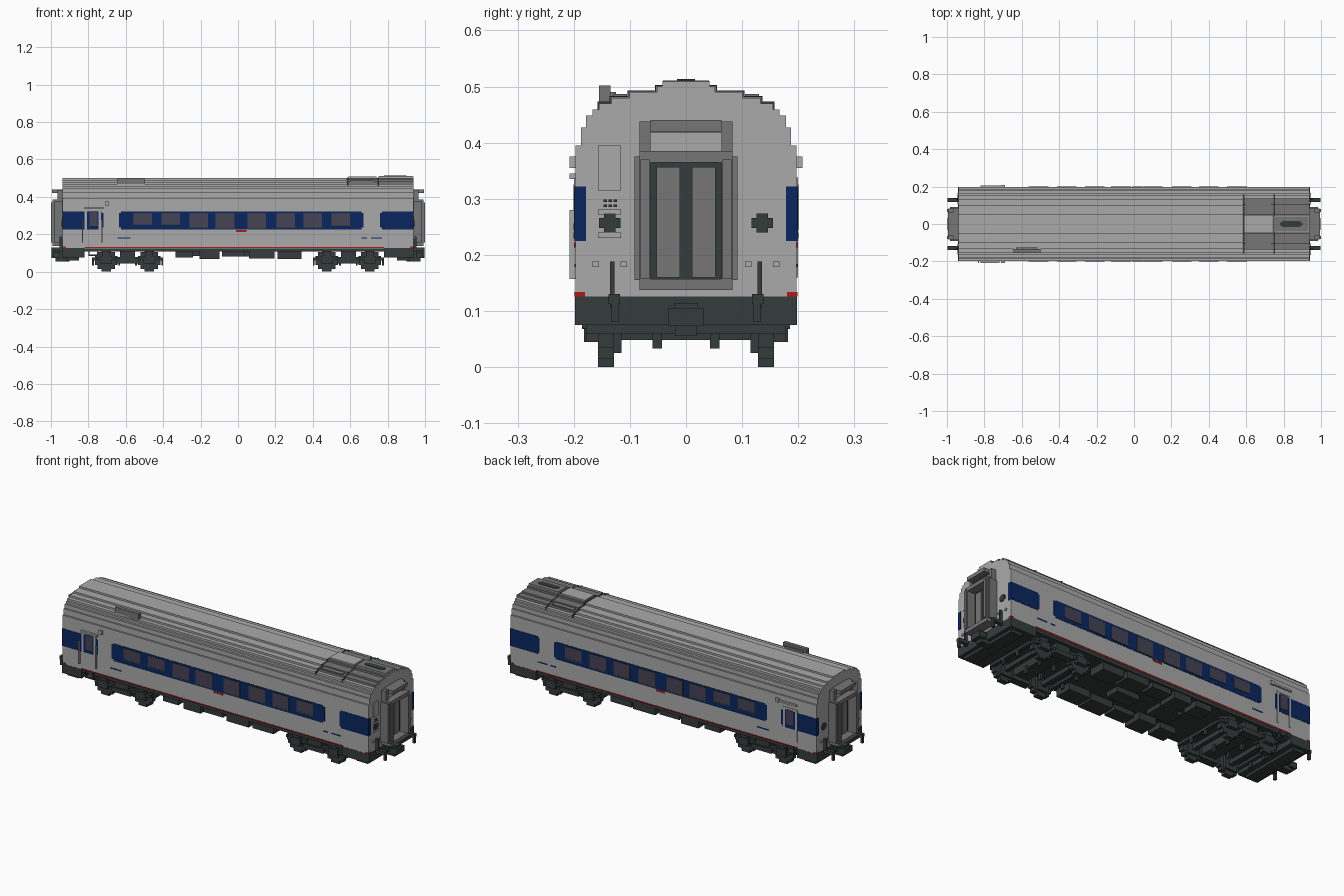
import bpy, bmesh
from mathutils import Vector

cube = bpy.data.objects.get("Cube")
if cube:
    bpy.data.objects.remove(cube)


def material(name, rgb):
    m = bpy.data.materials.new(name)
    m.use_nodes = True
    m.diffuse_color = (*rgb, 1)
    bsdf = next(n for n in m.node_tree.nodes if n.type == 'BSDF_PRINCIPLED')
    bsdf.inputs["Base Color"].default_value = (*rgb, 1)
    bsdf.inputs["Roughness"].default_value = 0.8
    return m


LIGHT = material("light grey", (0.40, 0.40, 0.40))
MID = material("medium grey", (0.18, 0.18, 0.18))
DARK = material("charcoal", (0.035, 0.045, 0.045))
BLUE = material("deep blue", (0.003, 0.019, 0.115))
GLASS = material("violet glass", (0.062, 0.054, 0.09))
RED = material("red", (0.45, 0.008, 0.008))


def finish(name, mat, bm):
    bmesh.ops.recalc_face_normals(bm, faces=bm.faces)
    me = bpy.data.meshes.new(name)
    bm.to_mesh(me)
    bm.free()
    me.materials.append(mat)
    ob = bpy.data.objects.new(name, me)
    bpy.context.collection.objects.link(ob)
    return ob


def boxes(name, mat, items, mx=False, my=False):
    """Boxes (x0, x1, y0, y1, z0, z1), optionally mirrored in x and y."""
    bm = bmesh.new()
    for x0, x1, y0, y1, z0, z1 in items:
        for sx in (1, -1) if mx else (1,):
            for sy in (1, -1) if my else (1,):
                geo = bmesh.ops.create_cube(bm, size=1)
                for v in geo["verts"]:
                    v.co = Vector((sx * ((x0 + x1) / 2 + v.co.x * (x1 - x0)),
                                   sy * ((y0 + y1) / 2 + v.co.y * (y1 - y0)),
                                   (z0 + z1) / 2 + v.co.z * (z1 - z0)))
    return finish(name, mat, bm)


def prism(name, mat, half, x0, x1):
    """Extrude a half section (y, z) mirrored in y along x."""
    pts = half + [(-y, z) for y, z in reversed(half)]
    bm = bmesh.new()
    face = bm.faces.new([bm.verts.new((x0, y, z)) for y, z in pts])
    ext = bmesh.ops.extrude_face_region(bm, geom=[face])
    for v in ext["geom"]:
        if isinstance(v, bmesh.types.BMVert):
            v.co.x = x1
    return finish(name, mat, bm)


# Stepped body shell: (half width, top height) of each step
STEPS = [(.197, .395), (.187, .427), (.178, .448), (.167, .459),
         (.155, .47), (.133, .48), (.101, .49), (.052, .50)]


def stair(steps, bottom):
    half, z = [], bottom
    for w, top in steps:
        half += [(w, z), (w, top)]
        z = top
    return half


prism("body_shell", LIGHT, stair(STEPS, .125), -.938, .938)

# Roof equipment section at one end
prism("roof_cover", MID, stair([(w + .002, t + .002) for w, t in STEPS[5:]], .465), .58, .935)
boxes("roof_hatches", LIGHT, [(.59, .74, -.042, .042, .49, .51), (.75, .937, -.042, .042, .49, .509)])
boxes("roof_hatch_plate", MID, [(.755, .932, -.041, .041, .505, .511)])
boxes("roof_grille", DARK, [(.79, .89, -.016, .016, .505, .513), (.78, .90, -.009, .009, .505, .513)])
boxes("roof_side_vents", MID, [(.60, .73, .105, .13, .475, .487)], my=True)
for i, x in enumerate((.582, .745)):
    prism(f"roof_seam_{i + 1}", DARK, stair([(w + .003, t + .003) for w, t in STEPS[4:]], .455), x, x + .008)
boxes("roof_box", MID, [(-.645, -.50, -.155, -.135, .46, .502), (-.63, -.515, -.14, -.125, .46, .49)])

# Underframe: thin floor between deep end skirts
boxes("underframe", DARK, [(-.93, .93, -.19, .19, .108, .126)])
boxes("end_skirts", DARK, [(-.94, -.82, -.198, .198, .075, .126), (.78, .94, -.198, .198, .075, .126),
                           (-.92, -.85, -.178, .178, .06, .08), (.85, .92, -.178, .178, .06, .08)])
boxes("sill_stripe", RED, [(-.82, .78, .19, .1985, .126, .132)], my=True)
boxes("corner_marks", RED, [(.92, .9395, .18, .1985, .126, .134)], mx=True, my=True)

# Blue window bands with notched corners
bands = []
for x0, x1 in ((-.9395, -.72), (-.635, .67), (.76, .9395)):
    n0 = 0 if x0 < -.9 else .01
    n1 = 0 if x1 > .9 else .01
    bands += [(x0, x1, .178, .1985, .235, .315), (x0 + n0, x1 - n1, .178, .1983, .225, .322)]
boxes("blue_bands", BLUE, bands, my=True)

# Saloon windows with dark lower rails
WINDOWS = [(-.56, .256), (-.41, .256), (-.26, .24), (-.12, .235),
           (.05, .235), (.205, .24), (.35, .24), (.50, .25)]
boxes("windows", GLASS, [(x, x + .10, .19, .200, z, .31) for x, z in WINDOWS], my=True)
boxes("window_rails", DARK, [(x - .003, x + .103, .19, .2005, z - .006, z) for x, z in WINDOWS]
      + [(x - .003, x + .103, .19, .2005, .31, .314) for x, z in WINDOWS], my=True)

# Entrance door at one end of each side
boxes("entrance_doors", LIGHT, [(-.82, -.808, .19, .1995, .16, .335), (-.745, -.733, .19, .1995, .16, .335),
                                (-.82, -.733, .19, .1995, .33, .338)], my=True)
boxes("door_windows", GLASS, [(-.795, -.752, .19, .2005, .245, .325)], my=True)
boxes("door_handrails", LIGHT, [(-.835, -.828, -.208, -.19, .157, .28), (-.732, -.725, -.208, -.19, .157, .28),
                                (-.82, -.72, -.208, -.19, .335, .345), (-.71, -.69, -.208, -.19, .355, .375)])
boxes("door_canopy", LIGHT, [(-.82, -.70, .19, .205, .358, .368), (-.71, -.69, .19, .208, .355, .375)])
boxes("door_steps", DARK, [(-.80, -.75, .16, .196, .085, .092), (-.80, -.795, .18, .196, .085, .125),
                           (-.755, -.75, .18, .196, .085, .125)], my=True)
boxes("side_plates", BLUE, [(-.645, -.575, .19, .1985, .178, .184), (.66, .69, .19, .1985, .178, .184),
                            (.71, .77, .19, .1985, .178, .184)], my=True)
boxes("side_markers", RED, [(-.01, .045, .19, .1992, .213, .222)], my=True)

# Equipment boxes below the floor
boxes("underfloor_boxes", DARK, [
    (-.335, -.24, .09, .18, .075, .11), (-.205, -.10, .08, .185, .068, .11),
    (-.085, .035, .10, .18, .08, .11), (.06, .195, .09, .185, .07, .11),
    (.21, .34, .08, .175, .068, .11)], my=True)
boxes("underfloor_tanks", DARK, [(-.26, -.12, -.05, .05, .085, .11), (.0, .14, -.04, .04, .08, .11)])

# Bogies: stepped wheels, axles, side frames, axle boxes, bolster
wheels, frames = [], []
for x in (.475, .705):
    for h, v in ((.060, .025), (.047, .045), (.025, .060)):
        wheels.append((x - h, x + h, .128, .157, .06 - v, .06 + v))
    wheels += [(x - .035, x + .035, .115, .13, .025, .095), (x - .012, x + .012, -.12, .12, .048, .072)]
    frames += [(x - .03, x + .03, .155, .178, .045, .085), (x - .02, x + .02, .15, .172, .08, .115),
               (x - .075, x - .065, .043, .06, .033, .075), (x + .065, x + .075, .043, .06, .033, .075)]
frames += [(.42, .76, .152, .172, .062, .078), (.53, .65, .14, .182, .045, .07),
           (.55, .63, .14, .175, .07, .115), (.55, .63, -.15, .15, .065, .11),
           (.40, .42, -.15, .15, .06, .075), (.76, .78, -.15, .15, .06, .075)]
boxes("wheels", DARK, wheels, mx=True, my=True)
boxes("bogie_frames", DARK, frames, mx=True, my=True)

# Gangway at both ends: frame, hood, recessed double door
boxes("gangway_frame", MID, [
    (.93, .993, .063, .083, .137, .385), (.93, .985, .083, .092, .155, .375),
    (.993, 1.0, .065, .081, .157, .37)], mx=True, my=True)
boxes("gangway_hood", MID, [
    (.93, .993, -.083, .083, .137, .157), (.93, .993, -.083, .083, .365, .385),
    (.93, .995, -.063, .063, .42, .44), (.93, .965, -.083, .083, .418, .438)], mx=True)
boxes("gangway_hood_posts", MID, [(.93, .965, .063, .083, .385, .42)], mx=True, my=True)
boxes("gangway_header_panel", LIGHT, [(.93, .955, -.063, .063, .385, .42)], mx=True)
boxes("door_surround", DARK, [(.93, .947, -.063, .063, .157, .365)], mx=True)
boxes("door_leaves", MID, [(.94, .952, .011, .053, .16, .357)], mx=True, my=True)

# End wall fittings
boxes("end_lamps", DARK, [(.93, .943, .117, .155, .248, .266), (.93, .943, .126, .146, .24, .274)], mx=True, my=True)
boxes("end_panels", LIGHT, [(.93, .942, -.157, -.116, .315, .395), (.93, .942, -.157, -.116, .272, .282),
                            (.93, .942, -.157, -.116, .23, .24)], mx=True)
boxes("end_sockets", DARK, [(.93, .941, -.147 + .009 * i, -.141 + .009 * i, z, z + .005)
                            for i in range(3) for z in (.285, .294)], mx=True)
boxes("end_hooks", DARK, [(.93, .955, .127, .135, .105, .188), (.93, .998, .118, .138, .112, .13),
                          (.985, .998, .12, .134, .08, .125)], mx=True, my=True)
boxes("end_brackets", LIGHT, [(.93, .945, .105, .117, .178, .188), (.93, .945, .155, .167, .178, .188)],
      mx=True, my=True)

# Couplers
boxes("couplers", DARK, [(.90, .975, -.02, .02, .055, .10), (.955, .997, -.031, .031, .073, .105),
                         (.94, .985, -.021, .021, .10, .114)], mx=True)
